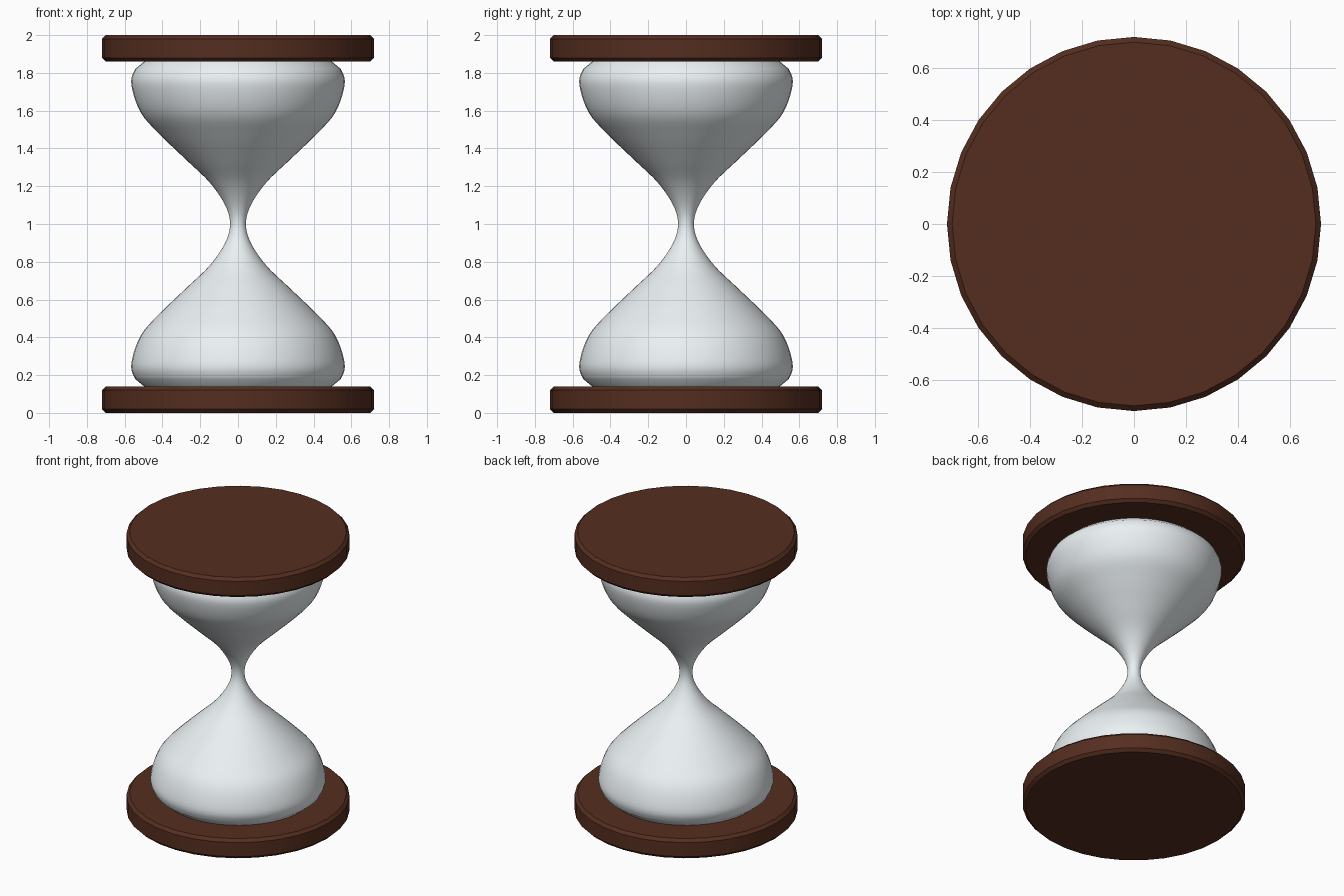
import bpy, math

if "Cube" in bpy.data.objects:
    bpy.data.objects.remove(bpy.data.objects["Cube"])


def material(name, color):
    m = bpy.data.materials.new(name)
    m.diffuse_color = color
    m.use_nodes = True
    m.node_tree.nodes["Principled BSDF"].inputs["Base Color"].default_value = m.diffuse_color
    return m


def smooth(obj, angle):
    bpy.ops.object.select_all(action='DESELECT')
    obj.select_set(True)
    bpy.context.view_layer.objects.active = obj
    bpy.ops.object.shade_smooth_by_angle(angle=math.radians(angle))


def spline(pts, steps):
    # Catmull-Rom curve through the profile points
    out = []
    for i in range(1, len(pts) - 2):
        p0, p1, p2, p3 = pts[i - 1:i + 3]
        for s in range(steps):
            t = s / steps
            out.append(tuple(
                0.5 * (2 * b + (c - a) * t + (2 * a - 5 * b + 4 * c - d) * t * t
                       + (3 * b - a - 3 * c + d) * t ** 3)
                for a, b, c, d in zip(p0, p1, p2, p3)))
    return out + [pts[-2]]


def lathe(name, profile, sides, mat):
    verts = [(r * math.cos(2 * math.pi * k / sides), r * math.sin(2 * math.pi * k / sides), z)
             for r, z in profile for k in range(sides)]
    faces = [(i * sides + k, i * sides + (k + 1) % sides,
              (i + 1) * sides + (k + 1) % sides, (i + 1) * sides + k)
             for i in range(len(profile) - 1) for k in range(sides)]
    last = (len(profile) - 1) * sides
    faces.append(tuple(reversed(range(sides))))
    faces.append(tuple(range(last, last + sides)))
    mesh = bpy.data.meshes.new(name)
    mesh.from_pydata(verts, [], faces)
    obj = bpy.data.objects.new(name, mesh)
    bpy.context.collection.objects.link(obj)
    mesh.materials.append(mat)
    smooth(obj, 35)
    return obj


wood = material("dark_wood", (0.09, 0.027, 0.014, 1))
clear = material("glass", (0.83, 0.88, 0.9, 1))

# Wooden end plates with chamfered rims
plate = [(0.70, 0), (0.72, 0.02), (0.72, 0.12), (0.70, 0.14)]
for name, base in (("bottom_plate", 0), ("top_plate", 1.86)):
    lathe(name, [(r, z + base) for r, z in plate], 32, wood)

# Glass: lower half profile, mirrored about the neck at z = 1
half = [(0.545, 0.18), (0.565, 0.26), (0.515, 0.41), (0.41, 0.53),
        (0.275, 0.66), (0.15, 0.78), (0.068, 0.90)]
guide = [(0.52, 0.15)] + half + [(0.042, 1.0), (0.068, 1.10)]
lower = [(0.485, 0.13)] + spline(guide, 5)
upper = [(r, 2 - z) for r, z in reversed(lower[:-1])]
lathe("glass_bulbs", lower + upper, 48, clear)
